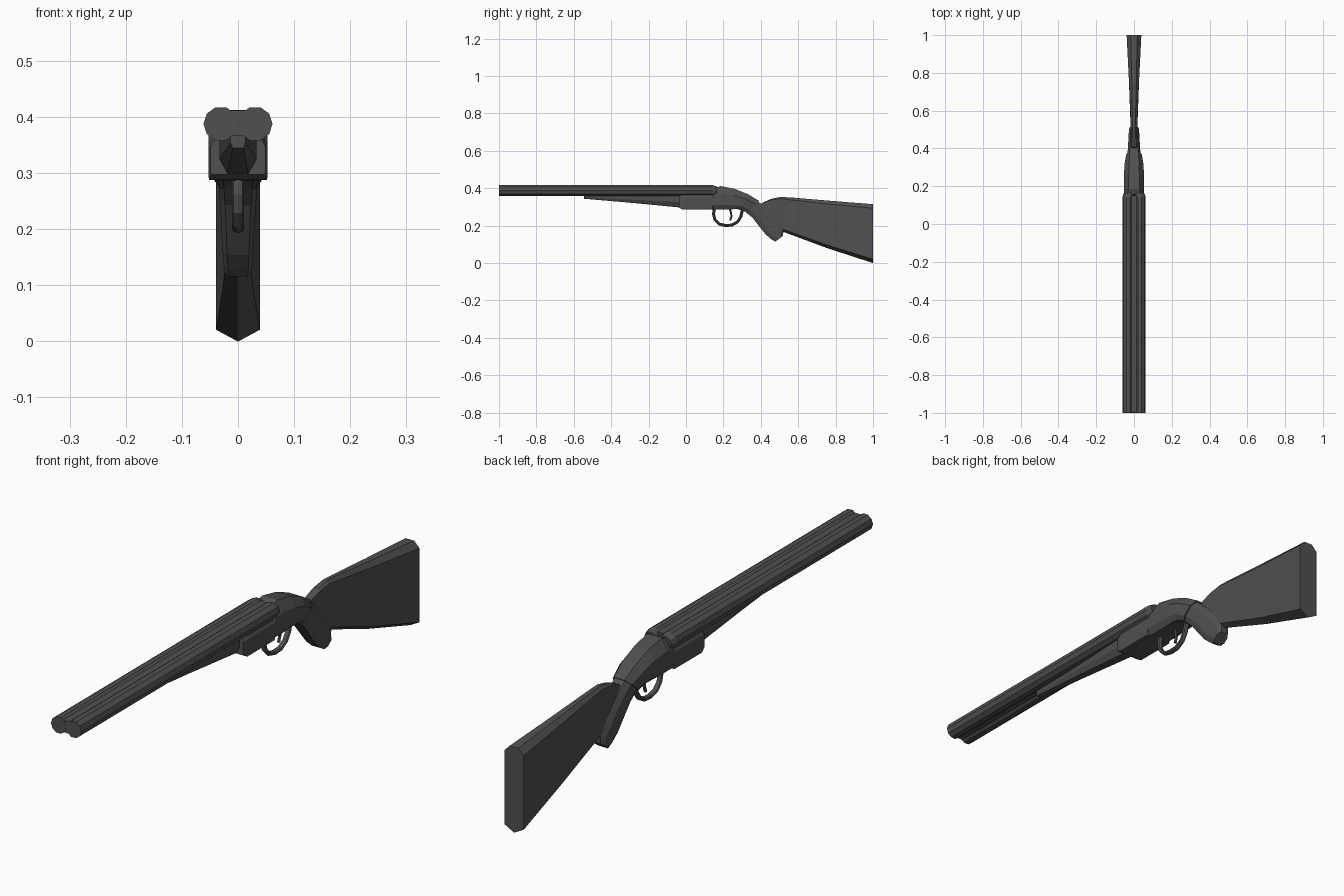
import bpy, bmesh, math
from mathutils import Vector

if "Cube" in bpy.data.objects:
    bpy.data.objects.remove(bpy.data.objects["Cube"])

# Dark gunmetal shared by every part
dark = bpy.data.materials.new("dark_grey")
dark.diffuse_color = (.08, .08, .08, 1)
dark.use_nodes = True
dark.node_tree.nodes["Principled BSDF"].inputs["Base Color"].default_value = dark.diffuse_color


def loft(name, rings):
    """Skin a list of equal-length closed rings and cap both ends."""
    bm = bmesh.new()
    vs = [[bm.verts.new(p) for p in r] for r in rings]
    n = len(rings[0])
    for a, b in zip(vs, vs[1:]):
        for i in range(n):
            j = (i + 1) % n
            bm.faces.new((a[i], a[j], b[j], b[i]))
    bm.faces.new(vs[0])
    bm.faces.new(vs[-1])
    bmesh.ops.recalc_face_normals(bm, faces=bm.faces)
    me = bpy.data.meshes.new(name)
    bm.to_mesh(me)
    bm.free()
    me.materials.append(dark)
    ob = bpy.data.objects.new(name, me)
    bpy.context.collection.objects.link(ob)
    return ob


def ring(bot, top, halves):
    """Symmetric section from bot (y, z) to top (y, z); halves = (fraction up, half width)."""
    b, t = Vector((0, *bot)), Vector((0, *top))
    right = [b.lerp(t, f) + Vector((w, 0, 0)) for f, w in halves]
    left = [Vector((-p.x, p.y, p.z)) for p in reversed(right)]
    return right + left


def tube(name, path, rx, rt, sides=8):
    """Sweep an ellipse along a path of (y, z) points in the centre plane."""
    pts = [Vector((0, *p)) for p in path]
    rings = []
    for i, p in enumerate(pts):
        d = (pts[min(i + 1, len(pts) - 1)] - pts[max(i - 1, 0)]).normalized()
        nrm = Vector((0, -d.z, d.y))
        rings.append([p + Vector((rx * math.cos(a), 0, 0)) + nrm * rt * math.sin(a)
                      for a in (2 * math.pi * k / sides for k in range(sides))])
    return loft(name, rings)


# Twin ten-sided barrels with a tapered breech end
for side, x in (("left", -0.0305), ("right", 0.0305)):
    rings = []
    for y, r in ((-1, .031), (.14, .031), (.165, .024)):
        rings.append([(x + r * math.cos(k * math.pi / 5), y, .3875 + r * math.sin(k * math.pi / 5))
                      for k in range(10)])
    loft("barrel_" + side, rings)

# Rib between the barrels
loft("barrel_rib", [[(-.013, y, .411), (.013, y, .411), (.003, y, .388),
                     (.012, y, .366), (-.012, y, .366), (-.003, y, .388)] for y in (-.999, .15)])

# Wooden fore-end
fore = ((-.545, .344, .010, .013), (-.30, .323, .014, .023), (-.07, .301, .018, .033), (-.03, .297, .018, .033))
loft("fore_end", [ring((y, zb), (y, .366), ((0, wb), (.4, w), (1, w))) for y, zb, wb, w in fore])

# Receiver: low front under the barrels, rising to a curved rear
front = [(-.038, .297, .360, .049), (-.02, .287, .366, .053), (.14, .287, .366, .053)]
rings = [ring((y, zb), (y, zt), ((0, w * .97), (.12, w), (.8, w), (1, w * .85))) for y, zb, zt, w in front]
rear = [((.142, .287), (.155, .402), .053, .034), ((.20, .286), (.185, .412), .053, .030),
        ((.255, .288), (.26, .397), .053, .028), ((.29, .288), (.33, .369), .050, .026),
        ((.325, .272), (.39, .333), .041, .022)]
rings += [ring(b, t, ((0, w * .75), (.2, w), (.68, w), (1, wt))) for b, t, w, wt in rear]
loft("receiver", rings)

# Pistol grip curving down
grip = [((.27, .29), (.32, .362), .038), ((.315, .276), (.375, .338), .036), ((.355, .243), (.407, .312), .033),
        ((.39, .198), (.457, .262), .030), ((.425, .154), (.497, .212), .028),
        ((.455, .128), (.521, .178), .026), ((.478, .115), (.519, .146), .024)]
loft("grip", [ring(b, t, ((0, w * .7), (.25, w), (.75, w), (1, w * .6))) for b, t, w in grip])

# Butt stock with ridged bottom and bevelled top
stock = [((.39, .300), (.41, .324), .014), ((.44, .262), (.455, .343), .016), ((.475, .212), (.505, .354), .017),
         ((.512, .170), (.56, .351), .018), ((.76, .078), (.76, .334), .027), ((1, 0), (1, .315), .039)]
loft("butt_stock", [ring(b, t, ((0, .001), (.065, w), (.93, w), (1, w * .45))) for b, t, w in stock])

# Trigger guard and trigger
guard = [(.152, .295), (.147, .262), (.155, .232), (.178, .209), (.210, .201),
         (.245, .203), (.275, .220), (.293, .248), (.303, .290)]
tube("trigger_guard", guard, .011, .008)
tube("trigger", [(.232, .295), (.240, .272), (.243, .250), (.236, .228)], .006, .006, 6)
